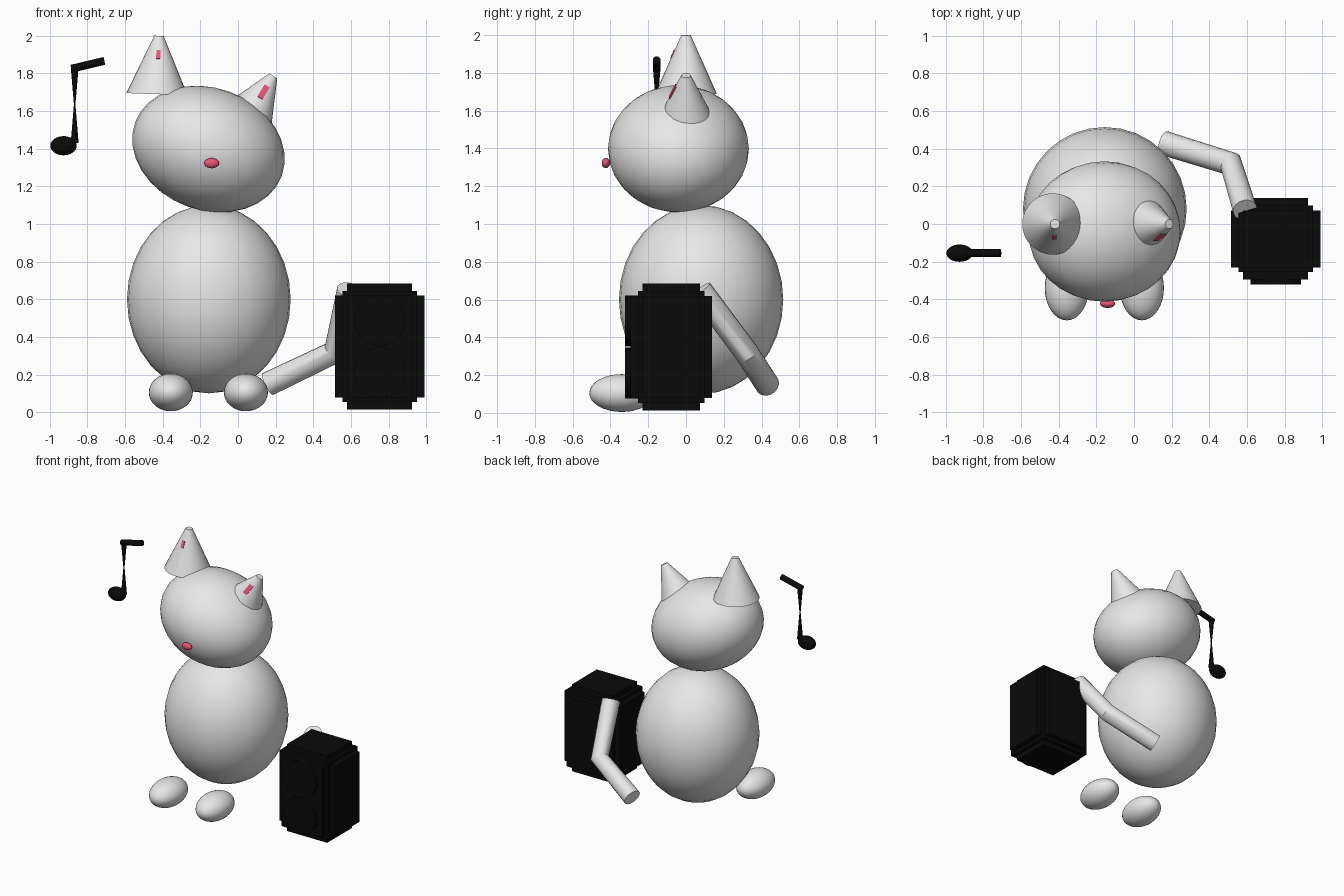
import bpy
import math
from mathutils import Vector, Matrix

cube = bpy.data.objects.get("Cube")
if cube:
    bpy.data.objects.remove(cube, do_unlink=True)


def material(name, rgb, rough=0.6):
    m = bpy.data.materials.new(name)
    m.use_nodes = True
    m.diffuse_color = (*rgb, 1)
    bsdf = m.node_tree.nodes["Principled BSDF"]
    bsdf.inputs["Base Color"].default_value = (*rgb, 1)
    bsdf.inputs["Roughness"].default_value = rough
    return m


FUR = material("light grey fur", (0.8, 0.8, 0.8))
PINK = material("pink", (0.8, 0.09, 0.18))
BLACK = material("black", (0.003, 0.003, 0.003))


def finish(name, mat, smooth=True):
    ob = bpy.context.object
    ob.name = name
    ob.data.materials.append(mat)
    if smooth:
        bpy.ops.object.shade_smooth_by_angle(angle=math.radians(40))
    return ob


def ellipsoid(name, mat, centre, radii, tilt=0):
    bpy.ops.mesh.primitive_uv_sphere_add(segments=32, ring_count=16, radius=1, location=centre,
                                         rotation=(0, math.radians(tilt), 0))
    bpy.context.object.scale = radii
    return finish(name, mat)


def box(name, mat, low, high):
    low, high = Vector(low), Vector(high)
    bpy.ops.mesh.primitive_cube_add(size=1, location=(low + high) / 2)
    bpy.context.object.scale = high - low
    return finish(name, mat, smooth=False)


def rod(name, mat, a, b, r1, r2):
    a, b = Vector(a), Vector(b)
    bpy.ops.mesh.primitive_cone_add(vertices=32, radius1=r1, radius2=r2, depth=(b - a).length,
                                    location=(a + b) / 2)
    bpy.context.object.rotation_euler = (b - a).to_track_quat('Z', 'Y').to_euler()
    return finish(name, mat)


def ear(side, tip, tilt, patch):
    # blunt cone hanging from its tip, with a thin pink patch on the front slope
    height, wide, narrow, drop = 0.31, 0.163, 0.025, 0.1
    turn = Matrix.Rotation(math.radians(tilt), 4, 'Y')
    place = Matrix.Translation(tip) @ turn
    rod(side + "_ear", FUR, place @ Vector((0, 0, -height)), tip, wide, narrow)
    slope = math.atan((wide - narrow) / height)
    radius = narrow + drop * math.tan(slope)
    bpy.ops.mesh.primitive_cube_add(size=1)
    bpy.context.object.matrix_world = (place @ Matrix.Translation((0, -radius, -drop))
                                       @ Matrix.Rotation(-slope, 4, 'X')
                                       @ Matrix.Diagonal((patch[0], 0.008, patch[1], 1)))
    finish(side + "_ear_patch", PINK, smooth=False)


# body, head and face
ellipsoid("body", FUR, (-0.155, 0.08, 0.6), (0.435, 0.435, 0.5))
ellipsoid("head", FUR, (-0.157, -0.04, 1.398), (0.415, 0.373, 0.325), 20)
ellipsoid("nose", PINK, (-0.14, -0.424, 1.323), (0.04, 0.022, 0.027))
ear("right", (-0.42, 0, 2.0), 2, (0.022, 0.05))
ear("left", (0.187, 0, 1.787), 31, (0.032, 0.08))

# feet
for side, x in (("right", -0.357), ("left", 0.042)):
    ellipsoid(side + "_foot", FUR, (x, -0.34, 0.105), (0.117, 0.172, 0.1))

# bent tail
curve = bpy.data.curves.new("tail", 'CURVE')
curve.dimensions = '3D'
curve.bevel_depth = 0.065
curve.bevel_resolution = 6
curve.use_fill_caps = True
path = [(0.16, 0.43, 0.15), (0.515, 0.32, 0.32), (0.59, 0.075, 0.65)]
spline = curve.splines.new('POLY')
spline.points.add(len(path) - 1)
for point, co in zip(spline.points, path):
    point.co = (*co, 1)
tail = bpy.data.objects.new("tail", curve)
bpy.context.collection.objects.link(tail)
bpy.ops.object.select_all(action='DESELECT')
tail.select_set(True)
bpy.context.view_layer.objects.active = tail
bpy.ops.object.convert(target='MESH')
finish("tail", FUR)

# speaker cabinet: three crossing slabs around a core leave stepped corners
outer = (Vector((0.515, -0.295, 0.013)), Vector((0.99, 0.138, 0.685)))
inset = 0.065
for axis, label in enumerate(("wide", "deep", "tall")):
    step = Vector((inset, inset, inset))
    step[axis] = 0
    box("speaker_" + label + "_slab", BLACK, outer[0] + step, outer[1] - step)
core = Vector((0.04, 0.04, 0.04))
box("speaker_core", BLACK, outer[0] + core, outer[1] - core)

# speaker cones
for label, z in (("lower", 0.21), ("upper", 0.487)):
    rod("speaker_" + label + "_cone", BLACK, (0.753, -0.25, z), (0.753, -0.322, z), 0.135, 0.135)

# musical note: head, pinched stem and flag
ellipsoid("note_head", BLACK, (-0.927, -0.155, 1.416), (0.07, 0.046, 0.051))
waist = (-0.868, -0.155, 1.635)
rod("note_lower_stem", BLACK, (-0.868, -0.155, 1.43), waist, 0.021, 0.004)
rod("note_upper_stem", BLACK, waist, (-0.868, -0.155, 1.835), 0.004, 0.021)
rod("note_flag", BLACK, (-0.886, -0.155, 1.825), (-0.71, -0.155, 1.867), 0.021, 0.021)
